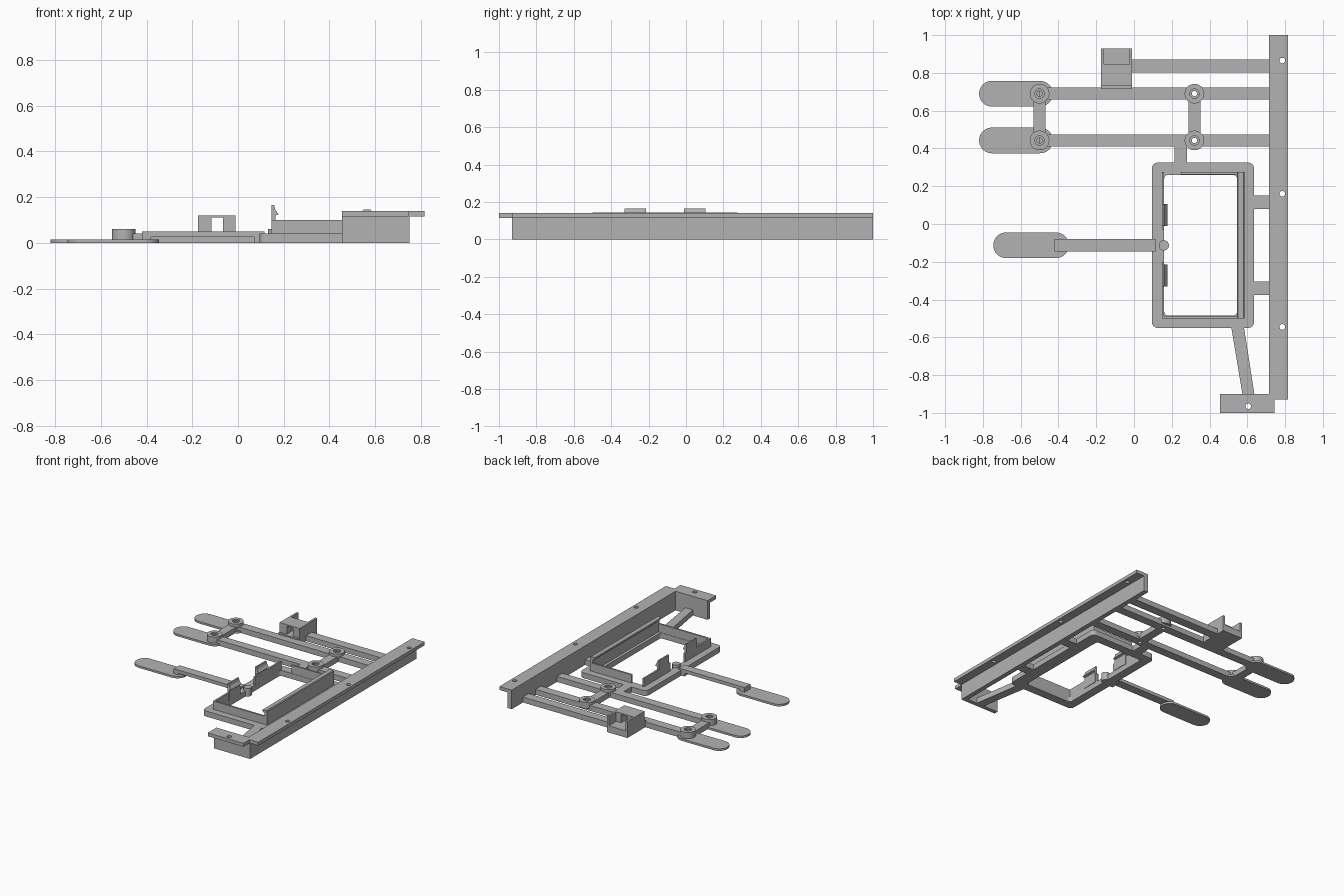
import bpy, bmesh, math
from mathutils import Vector

cube = bpy.data.objects.get("Cube")
if cube:
    bpy.data.objects.remove(cube, do_unlink=True)

grey = bpy.data.materials.new("plain_grey")
grey.use_nodes = True
grey.diffuse_color = (0.45, 0.45, 0.45, 1)
grey.node_tree.nodes["Principled BSDF"].inputs["Base Color"].default_value = (0.45, 0.45, 0.45, 1)


def rect(x0, x1, y0, y1):
    return [(x0, y0), (x1, y0), (x1, y1), (x0, y1)]


def circle(x, y, r, n=24):
    return [(x + r * math.cos(2 * math.pi * i / n), y + r * math.sin(2 * math.pi * i / n)) for i in range(n)]


def rounded(x0, x1, y0, y1, r, n=6):
    pts = []
    centres = [(x1 - r, y1 - r), (x0 + r, y1 - r), (x0 + r, y0 + r), (x1 - r, y0 + r)]
    for q, (cx, cy) in enumerate(centres):
        for i in range(n + 1):
            a = math.pi / 2 * (q + i / n)
            pts.append((cx + r * math.cos(a), cy + r * math.sin(a)))
    return pts


def prism(name, outline, lo, hi, holes=(), along="z"):
    """Extrude an outline with holes along z (outline is x, y) or y (outline is x, z)."""
    def place(p):
        return Vector((p[0], p[1], lo)) if along == "z" else Vector((p[0], lo, p[1]))
    bm = bmesh.new()
    edges = []
    for loop in [outline, *holes]:
        vs = [bm.verts.new(place(p)) for p in loop]
        edges += [bm.edges.new((vs[i - 1], vs[i])) for i in range(len(vs))]
    bmesh.ops.triangle_fill(bm, edges=edges, use_beauty=True)
    res = bmesh.ops.extrude_face_region(bm, geom=bm.faces[:])
    step = Vector((0, 0, hi - lo)) if along == "z" else Vector((0, hi - lo, 0))
    bmesh.ops.translate(bm, vec=step, verts=[g for g in res["geom"] if isinstance(g, bmesh.types.BMVert)])
    bmesh.ops.remove_doubles(bm, verts=bm.verts, dist=1e-5)
    bmesh.ops.recalc_face_normals(bm, faces=bm.faces)
    mesh = bpy.data.meshes.new(name)
    bm.to_mesh(mesh)
    bm.free()
    mesh.materials.append(grey)
    ob = bpy.data.objects.new(name, mesh)
    bpy.context.collection.objects.link(ob)
    return ob


def box(name, x0, x1, y0, y1, z0, z1):
    return prism(name, rect(x0, x1, y0, y1), z0, z1)


H = 0.04  # height of the flat bars

# Mounting rail and end bracket
prism("rail_flange", rect(0.715, 0.815, -0.93, 1), 0.115, 0.14,
      [circle(0.785, y, 0.015) for y in (0.865, 0.16, -0.545)])
box("rail_wall", 0.715, 0.75, -0.93, 1, 0, 0.115)
prism("bracket_flange", rect(0.455, 0.745, -1, -0.9), 0.115, 0.14, [circle(0.605, -0.965, 0.015)])
box("bracket_wall", 0.455, 0.75, -0.93, -0.9, 0, 0.115)

# Tray frame with its low walls
prism("tray_frame", rounded(0.095, 0.635, -0.55, 0.325, 0.03), 0, H,
      [rounded(0.16, 0.545, -0.485, 0.26, 0.02)])
box("tray_front_wall", 0.147, 0.585, -0.5, -0.487, H, 0.1)
box("tray_back_wall", 0.25, 0.585, 0.262, 0.275, H, 0.1)
box("tray_side_wall_front", 0.147, 0.16, -0.5, -0.2, H, 0.1)
box("tray_side_wall_back", 0.147, 0.16, -0.03, 0.275, H, 0.1)
prism("tray_hook_wall", [(0.565, H), (0.585, H), (0.585, 0.14), (0.58, 0.145), (0.55, 0.145),
                         (0.545, 0.14), (0.565, 0.12)], -0.5, 0.275, along="y")
clip = [(0.147, H), (0.163, H), (0.163, 0.12), (0.178, 0.125), (0.163, 0.145), (0.158, 0.165), (0.147, 0.165)]
for name, y in (("front_clip", -0.33), ("back_clip", -0.01)):
    prism(name, clip, y, y + 0.115, along="y")
prism("tray_nub", circle(0.158, -0.113, 0.027), 0, 0.06)

# Bars that join the tray to its neighbours
for i, y in enumerate((-0.375, 0.08)):
    box(f"rail_tab_{i + 1}", 0.635, 0.715, y, y + 0.07, 0, H)
box("tray_link", 0.215, 0.28, 0.32, 0.415, 0, H)
prism("slanted_brace", [(0.515, -0.545), (0.575, -0.905), (0.638, -0.905), (0.582, -0.545)], 0, H)

# Front key: paddle and thinned arm
prism("front_paddle", rounded(-0.745, -0.345, -0.18, -0.045, 0.067, 10), 0, 0.015)
prism("front_arm", [(-0.42, 0.012), (-0.38, 0.012), (-0.38, 0.025), (0.07, 0.025), (0.07, 0),
                    (0.115, 0), (0.115, 0.05), (-0.42, 0.05)], -0.145, -0.08, along="y")

# Pair of long keys with pivot rings
for side, y in (("inner", 0.4425), ("outer", 0.69)):
    prism(f"{side}_paddle", rounded(-0.82, -0.43, y - 0.068, y + 0.068, 0.0675, 10), 0, 0.015)
    prism(f"{side}_arm", rect(-0.5, 0.715, y - 0.032, y + 0.032), 0, H,
          [circle(0.32, y, 0.014)])
    for end, x in (("tip", -0.5), ("root", 0.32)):
        prism(f"{side}_{end}_ring", circle(x, y, 0.052, 32), 0.015, 0.05, [circle(x, y, 0.014)])
        prism(f"{side}_{end}_ring_rim", circle(x, y, 0.052, 32), 0.05, 0.06, [circle(x, y, 0.025)])
for end, x in (("tip", -0.5), ("root", 0.32)):
    box(f"{end}_cross_link", x - 0.032, x + 0.032, 0.475, 0.658, 0, H)

# Back arm and its slotted holder
box("back_arm", -0.01, 0.715, 0.803, 0.87, 0, H)
box("holder_floor", -0.175, -0.01, 0.715, 0.93, 0, 0.05)
prism("holder_block", [(-0.175, 0.05), (-0.115, 0.05), (-0.115, 0.11), (-0.065, 0.11),
                       (-0.065, 0.05), (-0.01, 0.05), (-0.01, 0.12), (-0.175, 0.12)], 0.73, 0.845, along="y")
for name, x in (("holder_side_right", -0.175), ("holder_side_left", -0.025)):
    box(name, x, x + 0.015, 0.845, 0.93, 0.05, 0.12)

# Smooth the round sides, keep edges sharp
bpy.ops.object.select_all(action="DESELECT")
for ob in bpy.context.scene.objects:
    if ob.type == "MESH" and ("ring" in ob.name or "paddle" in ob.name or "nub" in ob.name):
        ob.select_set(True)
        bpy.context.view_layer.objects.active = ob
bpy.ops.object.shade_smooth_by_angle(angle=math.radians(30))
